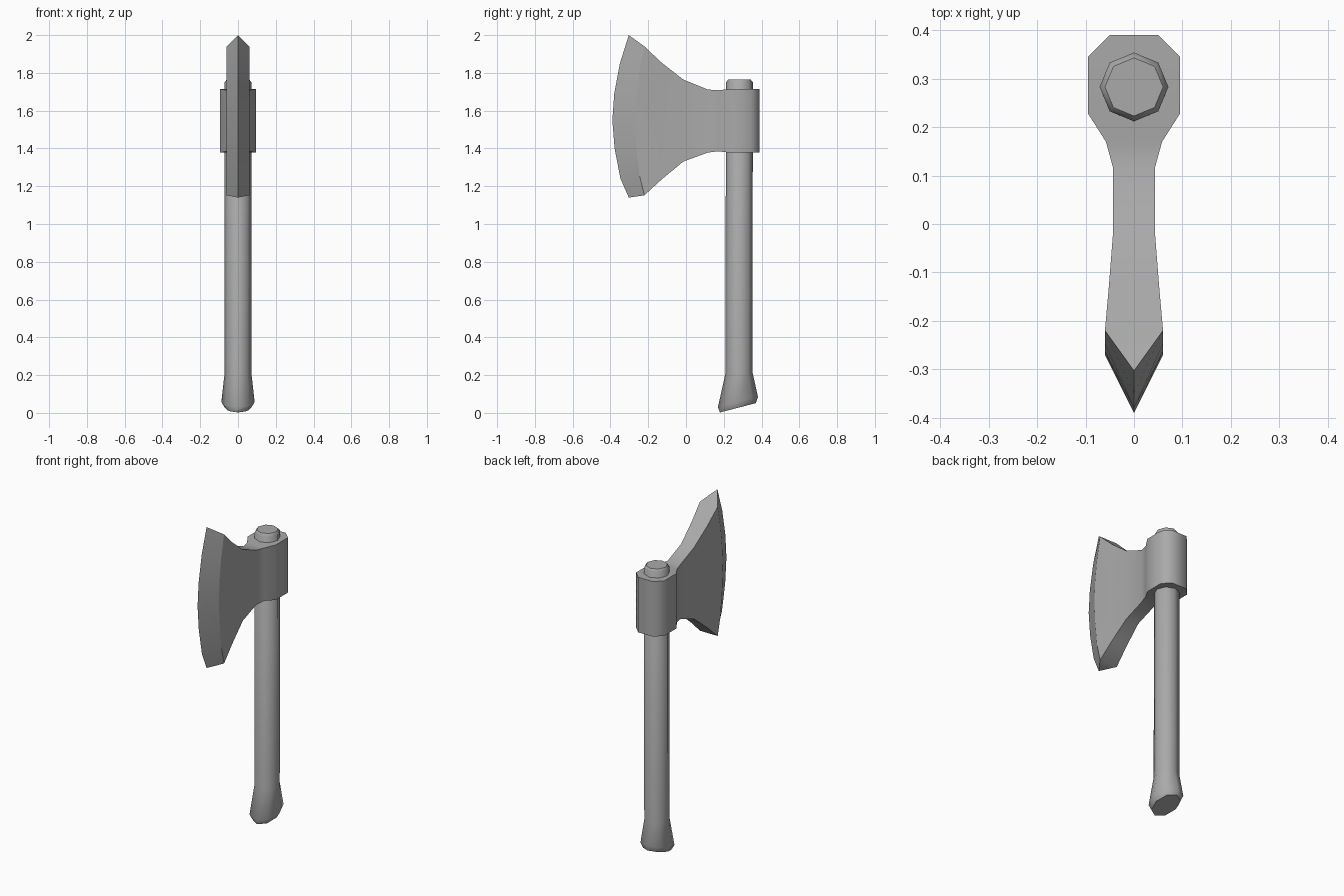
import bpy, bmesh, math

cube = bpy.data.objects.get("Cube")
if cube:
    bpy.data.objects.remove(cube, do_unlink=True)

GREY = (0.4, 0.4, 0.4, 1)
grey = bpy.data.materials.new("plain_grey")
grey.use_nodes = True
grey.diffuse_color = GREY
grey.node_tree.nodes["Principled BSDF"].inputs["Base Color"].default_value = GREY


def finish(bm, name, hard_edges=()):
    """Weld, orient and smooth all but the sharp edges, then make the object."""
    for e in hard_edges:
        e.smooth = False
    bmesh.ops.remove_doubles(bm, verts=bm.verts, dist=0.0005)
    bmesh.ops.recalc_face_normals(bm, faces=bm.faces)
    for f in bm.faces:
        f.smooth = True
    for e in bm.edges:
        if e.calc_face_angle(0) > math.radians(50):
            e.smooth = False
    mesh = bpy.data.meshes.new(name)
    bm.to_mesh(mesh)
    bm.free()
    mesh.materials.append(grey)
    obj = bpy.data.objects.new(name, mesh)
    bpy.context.collection.objects.link(obj)
    return obj


def handle():
    # Eight-sided shaft with a chamfered top and a flared, slanted knob
    sides = 8
    # centre y, x radius, y radius, height, slant
    rings = [(0.275, 0.07, 0.095, 0.027, 0.26),
             (0.275, 0.088, 0.106, 0.058, 0.26),
             (0.28, 0.071, 0.072, 0.21, 0.08),
             (0.283, 0.071, 0.071, 1.75, 0),
             (0.283, 0.06, 0.06, 1.764, 0)]
    bm = bmesh.new()
    loops = []
    for cy, rx, ry, z, slant in rings:
        loop = []
        for i in range(sides):
            a = math.tau * i / sides
            dy = ry * math.sin(a)
            loop.append(bm.verts.new((rx * math.cos(a), cy + dy, z + slant * dy)))
        loops.append(loop)
    for low, high in zip(loops, loops[1:]):
        for i in range(sides):
            j = (i + 1) % sides
            bm.faces.new((low[i], low[j], high[j], high[i]))
    bm.faces.new(loops[0])
    bm.faces.new(loops[-1])
    finish(bm, "handle")


def axe_head():
    # Curved cutting edge and grind line, as (y, z) from bottom to top
    edge = [(-0.303, 1.14), (-0.347, 1.24), (-0.378, 1.40), (-0.39, 1.55),
            (-0.38, 1.69), (-0.35, 1.85), (-0.303, 2.0)]
    grind = [(-0.22, 1.152), (-0.247, 1.26), (-0.263, 1.41), (-0.27, 1.55),
             (-0.263, 1.68), (-0.247, 1.81), (-0.22, 1.94)]
    columns = [(0, edge), (0.06, grind)]
    # Blade body, neck and eye: y, half width, bottom, top
    for y, w, low, high in [(-0.13, 0.052, 1.235, 1.855),
                            (-0.015, 0.043, 1.33, 1.765),
                            (0.115, 0.043, 1.378, 1.712),
                            (0.17, 0.058, 1.385, 1.708),
                            (0.228, 0.095, 1.378, 1.714),
                            (0.345, 0.095, 1.378, 1.714),
                            (0.39, 0.05, 1.378, 1.714)]:
        columns.append((w, [(y, low + (high - low) * i / 6) for i in range(7)]))

    bm = bmesh.new()
    grid = [[[bm.verts.new((s * w, y, z)) for y, z in line] for s in (-1, 1)]
            for w, line in columns]
    for a, b in zip(grid, grid[1:]):
        for s in (0, 1):
            for i in range(6):
                bm.faces.new((a[s][i], b[s][i], b[s][i + 1], a[s][i + 1]))
        # Top and bottom rims; the first pair ends in a point
        for i in (0, 6):
            if a is grid[0]:
                bmesh.ops.weld_verts(bm, targetmap={a[1][i]: a[0][i]})
                bm.faces.new((a[0][i], b[0][i], b[1][i]))
            else:
                bm.faces.new((a[0][i], b[0][i], b[1][i], a[1][i]))
    # Flat back of the eye
    left, right = grid[-1]
    for i in range(6):
        bm.faces.new((left[i], right[i], right[i + 1], left[i + 1]))
    hard = [bm.edges.get((side[i], side[i + 1])) for side in grid[1] for i in range(6)]
    finish(bm, "axe_head", hard)


handle()
axe_head()
